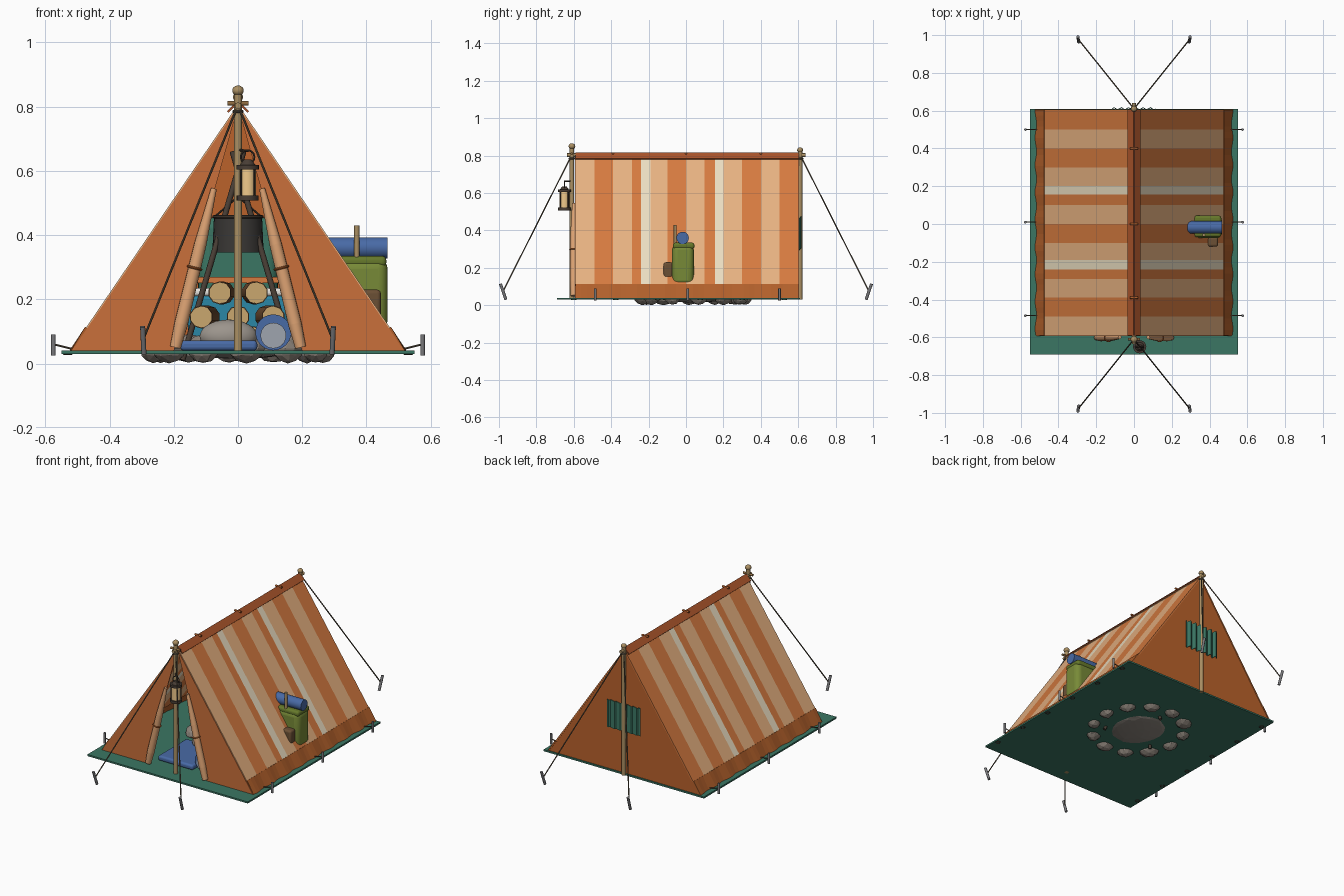
import bpy, bmesh, math, random
from mathutils import Vector

if "Cube" in bpy.data.objects:
    bpy.data.objects.remove(bpy.data.objects["Cube"])

random.seed(4)
MATS = {}

def mat(hexcol):
    if hexcol not in MATS:
        m = bpy.data.materials.new("colour_" + hexcol)
        rgb = [int(hexcol[i:i + 2], 16) / 255 for i in (0, 2, 4)]
        m.diffuse_color = [c ** 2.2 for c in rgb] + [1]
        m.use_nodes = True
        m.node_tree.nodes["Principled BSDF"].inputs["Base Color"].default_value = m.diffuse_color
        MATS[hexcol] = m
    return MATS[hexcol]

ORANGE, LIGHT, CREAM, HEM = "D57A42", "E6B080", "EBDDC0", "B0602F"
GREEN, WOOD, DARK, ROPE = "3D7563", "A98E63", "4A4038", "5E5445"
STONE, BLUE, OLIVE, TAN = "8A8178", "4A6AA5", "77893A", "DDA273"

def mesh(name, verts, faces, cols, idx=None, thick=0):
    me = bpy.data.meshes.new(name)
    me.from_pydata(verts, [], faces)
    ob = bpy.data.objects.new(name, me)
    bpy.context.collection.objects.link(ob)
    for c in cols:
        me.materials.append(mat(c))
    if idx:
        for p, i in zip(me.polygons, idx):
            p.material_index = i
    if thick:
        s = ob.modifiers.new("thickness", "SOLIDIFY")
        s.thickness, s.offset = thick, 0
    return ob

def finish(name, col, smooth=True):
    ob = bpy.context.object
    ob.name = name
    ob.data.materials.append(mat(col))
    if smooth:
        bpy.ops.object.shade_smooth_by_angle(angle=math.radians(40))
    return ob

def rod(name, a, b, r, col, r2=None, n=12):
    a, b = Vector(a), Vector(b)
    bpy.ops.mesh.primitive_cone_add(vertices=n, radius1=r, radius2=r if r2 is None else r2,
                                    depth=(b - a).length, location=(a + b) / 2)
    bpy.context.object.rotation_euler = (b - a).to_track_quat('Z', 'Y').to_euler()
    return finish(name, col)

def box(name, lo, hi, col, bevel=0.0):
    lo, hi = Vector(lo), Vector(hi)
    bpy.ops.mesh.primitive_cube_add(size=1, location=(lo + hi) / 2)
    ob = bpy.context.object
    ob.scale = hi - lo
    bpy.ops.object.transform_apply(location=False, rotation=False, scale=True)
    if bevel:
        m = ob.modifiers.new("bevel", "BEVEL")
        m.width, m.segments = bevel, 4
    return finish(name, col)

def ball(name, loc, scale, col, sub=3, jitter=0.0):
    bpy.ops.mesh.primitive_ico_sphere_add(subdivisions=sub, radius=1, location=loc)
    ob = bpy.context.object
    for v in ob.data.vertices:
        v.co *= 1 + random.uniform(-jitter, jitter)
    ob.scale = scale
    return finish(name, col, not jitter)

def ring(name, loc, R, r, col, rot=(0, 0, 0)):
    bpy.ops.mesh.primitive_torus_add(location=loc, rotation=rot, major_radius=R, minor_radius=r,
                                     major_segments=24, minor_segments=8)
    return finish(name, col)

# Groundsheet with eyelets along its edges
box("groundsheet", (-.55, -.69, .03), (.55, .61, .04), GREEN)
for s in (-1, 1):
    for i in range(6):
        ring("eyelet", (s * .53, -.6 + i * .225, .03), .012, .003, DARK)

# Striped roof slopes with a wavy hem
Y0, Y1, ZR, ZB, W = -.59, .605, .80, .036, .52
ys = [-.59, -.49, -.39, -.29, -.24, -.19, -.1, 0, .1, .155, .2, .3, .4, .5, .605]
cols = [1, 0, 1, 0, 2, 1, 0, 1, 0, 2, 1, 0, 1, 0]
wall = lambda z: W * (ZR - z) / (ZR - ZB)
for s, side in ((-1, "left"), (1, "right")):
    v, f = [], []
    for y in ys:
        for z in (ZR, .11):
            v.append((s * wall(z), y, z))
    for i in range(len(ys) - 1):
        f.append((2 * i, 2 * i + 1, 2 * i + 3, 2 * i + 2))
    mesh(side + "_striped_roof", v, f, (ORANGE, LIGHT, CREAM), cols, .008)
    v, f = [], []
    for i in range(41):
        y, w = Y0 + (Y1 - Y0) * i / 40, .005 * math.sin(i * 1.3)
        v += [(s * (wall(.112) + .004), y, .112), (s * (W - .003 + w), y, ZB)]
        if i:
            f.append((2 * i - 2, 2 * i - 1, 2 * i + 1, 2 * i))
    mesh(side + "_hem", v, f, (HEM,), None, .009)
    # Front door panel and its rolled flap
    mesh(side + "_front_panel", [(0, Y0, ZR), (s * W, Y0, ZB), (s * .2, Y0, ZB), (s * .09, Y0, .48)],
         [(0, 1, 2, 3)], ("C96F3D",), None, .006)
    a, b = Vector((s * .195, -.6, .05)), Vector((s * .075, -.6, .545))
    m1, m2 = a.lerp(b, .15), a.lerp(b, .65)
    rod(side + "_flap_roll_foot", a, m1, .017, TAN, .021, 16)
    rod(side + "_flap_roll", m1, m2, .021, TAN, .019, 16)
    rod(side + "_flap_roll_top", m2, b, .019, TAN, .009, 16)
    ring(side + "_flap_tie", a.lerp(b, .5), .021, .004, HEM, (0, -s * .24, 0))
    # Ridge cap
    mesh(side + "_ridge_cap", [(0, Y0, .815), (0, Y1, .815), (s * .032, Y1, .783), (s * .032, Y0, .783)],
         [(0, 1, 2, 3)], ("A9552F",), None, .007)
    # Guy ropes and pegs, front and back
    for e in (-1, 1):
        rod("guy_rope", (0, e * .61, .805), (s * .295, e * .978, .075), .0035, ROPE, n=8)
        rod("guy_peg", (s * .293, e * .963, .03), (s * .297, e * .992, .115), .008, "77777A")
    for y in (-.485, .01, .5):
        rod("side_peg", (s * .575, y, .025), (s * .575, y, .09), .007, "77777A")
        rod("side_loop", (s * .515, y, .045), (s * .575, y, .06), .003, ROPE, n=8)

# Back wall and pleated window curtain
mesh("back_wall", [(-W, .6, ZB), (W, .6, ZB), (0, .6, ZR)], [(0, 1, 2)], ("B9622F",), None, .006)
v, f = [], []
for i in range(25):
    x, d = -.115 + .23 * i / 24, .006 * math.sin(i * 1.57)
    v += [(x, .61 + d, .30 + d), (x, .61 + d, .47 + d)]
    if i:
        f.append((2 * i - 2, 2 * i, 2 * i + 1, 2 * i - 1))
mesh("back_window_curtain", v, f, (GREEN,), None, .005)

# Poles, crossbar, knobs and ridge ties
rod("front_pole", (0, -.61, .03), (0, -.61, .84), .013, WOOD, .012, 16)
rod("back_pole", (0, .61, .03), (0, .61, .825), .012, WOOD, n=16)
rod("ridge_pole", (0, -.635, .803), (0, .64, .803), .010, WOOD)
rod("front_crossbar", (-.033, -.61, .81), (.033, -.61, .81), .007, "8C6A42")
ball("front_pole_knob", (0, -.61, .85), (.018, .018, .016), WOOD)
ball("back_pole_knob", (0, .61, .83), (.016, .016, .014), WOOD)
for e in (-1, 1):
    ring("pole_lashing", (0, e * .61, .785), .013, .005, ROPE)
for y in (-.39, 0, .4):
    rod("ridge_tie", (-.022, y, .812), (.022, y, .812), .006, HEM)

# Lantern on the front pole
LX, LY = .03, -.65
rod("lantern_base", (LX, LY, .508), (LX, LY, .524), .034, DARK, n=20)
rod("lantern_glass", (LX, LY, .524), (LX, LY, .605), .026, "F0C88A", n=20)
rod("lantern_cap", (LX, LY, .605), (LX, LY, .619), .035, DARK, n=20)
rod("lantern_top", (LX, LY, .619), (LX, LY, .635), .024, DARK, .012, 20)
ring("lantern_handle", (LX, LY, .643), .021, .003, DARK, (math.pi / 2, 0, 0))
for i in range(4):
    t = math.pi * (i + .5) / 2
    x, y = LX + .029 * math.cos(t), LY + .029 * math.sin(t)
    rod("lantern_bar", (x, y, .52), (x, y, .61), .003, DARK, n=8)
rod("lantern_hook", (0, -.61, .665), (LX, LY, .662), .004, DARK, n=8)

# Backpack leaning on the right slope
box("backpack_body", (.30, -.075, .105), (.466, .042, .325), OLIVE, .03)
box("backpack_pocket", (.36, -.12, .145), (.445, -.07, .23), "6B5138", .012)
box("backpack_lid", (.305, -.07, .30), (.462, .045, .335), "66782F", .014)
rod("bedroll", (.27, -.018, .36), (.466, -.018, .36), .033, BLUE, n=24)
rod("backpack_stick", (.37, -.058, .25), (.37, -.058, .43), .008, WOOD)

# Campfire: ash bed, stone ring, logs
ball("ash_bed", (0, .04, .035), (.15, .17, .02), "8F8880", 3, .03)
for i in range(12):
    t = 2 * math.pi * i / 12 + .1
    k = random.uniform(.85, 1.15)
    o = ball("fire_stone", (.265 * math.cos(t), .04 + .275 * math.sin(t), .047),
             (.055 * k, .045 * k, .045), STONE, 2, .05)
    o.rotation_euler.z = t + 1.5
for x, z in ((-.115, .145), (0, .145), (.11, .145), (-.057, .22), (.058, .22),
             (-.06, .08), (.05, .08)):
    rod("log", (x, -.13, z), (x * .8, .17, z), .036, "6E4E35", n=10)
    rod("log_end", (x, -.135, z), (x, -.129, z), .034, "C9A66E", n=10)

# Tripod and hanging pot
for i in range(3):
    t = math.pi * (.5 + 2 * i / 3)
    rod("tripod_leg", (.2 * math.cos(t), .04 + .2 * math.sin(t), .01),
        (-.02 * math.cos(t), .04 - .02 * math.sin(t), .66), .009, DARK)
rod("pot", (0, .04, .345), (0, .04, .455), .08, "3C3A38", .075, 24)
ring("pot_rim", (0, .04, .457), .075, .005, DARK)
for s in (-1, 1):
    rod("pot_handle", (s * .075, .04, .455), (0, .04, .52), .003, DARK, n=8)
rod("pot_chain", (0, .04, .52), (0, .04, .63), .003, DARK, n=8)

# Bedding and gear inside
box("sleeping_mat", (-.18, -.53, .04), (.06, -.25, .072), BLUE, .012)
ball("pillow", (-.03, -.27, .085), (.09, .05, .052), "9A938B")
rod("sleeping_roll", (.11, -.5, .097), (.11, -.24, .097), .056, BLUE, n=24)
rod("sleeping_roll_end", (.11, -.506, .087), (.11, -.49, .087), .04, "9DA3AD", n=24)
box("cool_box", (-.155, .30, .04), (.155, .42, .215), "2F86A5", .015)
box("cool_box_lid", (-.16, .295, .21), (.16, .425, .235), "E4E2DC", .01)
box("gear_bag", (-.125, .44, .04), (.125, .57, .455), GREEN, .035)
box("gear_bag_strap", (-.128, .435, .25), (.128, .572, .27), ORANGE)
